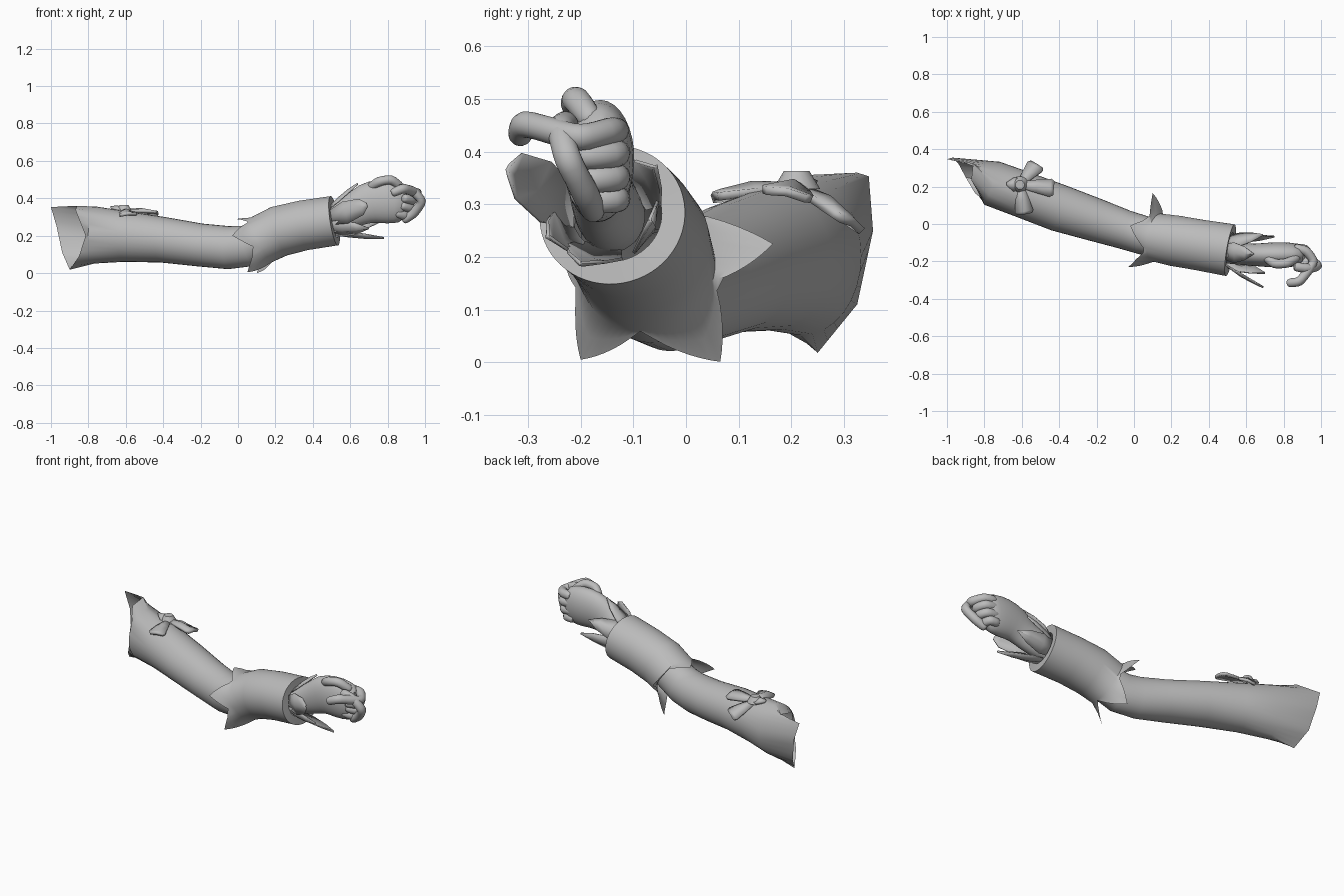
import bpy, math
from mathutils import Vector as V

if "Cube" in bpy.data.objects:
    bpy.data.objects.remove(bpy.data.objects["Cube"])

grey = bpy.data.materials.new("plain grey")
grey.use_nodes = True
grey.diffuse_color = (0.5, 0.5, 0.5, 1)
grey.node_tree.nodes["Principled BSDF"].inputs["Base Color"].default_value = (0.5, 0.5, 0.5, 1)


def finish(obj, angle=40, subsurf=0, thick=0):
    obj.data.materials.append(grey)
    if thick:
        mod = obj.modifiers.new("thickness", "SOLIDIFY")
        mod.thickness, mod.offset = thick, 0
    if subsurf:
        mod = obj.modifiers.new("smooth", "SUBSURF")
        mod.levels = mod.render_levels = subsurf
    bpy.ops.object.select_all(action="DESELECT")
    bpy.context.view_layer.objects.active = obj
    obj.select_set(True)
    bpy.ops.object.shade_smooth_by_angle(angle=math.radians(angle))


def make(name, verts, faces, **kw):
    mesh = bpy.data.meshes.new(name)
    mesh.from_pydata(verts, [], faces)
    mesh.update()
    obj = bpy.data.objects.new(name, mesh)
    bpy.context.collection.objects.link(obj)
    finish(obj, **kw)


def skin(name, rings, caps=(), **kw):
    """Join equal rings of points into a tube."""
    n = len(rings[0])
    faces = [(r * n + i, r * n + (i + 1) % n, (r + 1) * n + (i + 1) % n, (r + 1) * n + i)
             for r in range(len(rings) - 1) for i in range(n)]
    if "start" in caps:
        faces.append(tuple(range(n))[::-1])
    if "end" in caps:
        faces.append(tuple((len(rings) - 1) * n + i for i in range(n)))
    make(name, [p for ring in rings for p in ring], faces, **kw)


def sections(rows, n):
    """Ellipses square to a path; each row is x, y, z, half width, half height."""
    pts = [V(r[:3]) for r in rows]
    side, rings = V((0, 1, 0)), []
    for i, r in enumerate(rows):
        t = (pts[min(i + 1, len(pts) - 1)] - pts[max(i - 1, 0)]).normalized()
        side = (side - t * side.dot(t)).normalized()
        up = t.cross(side)
        rings.append([pts[i] + side * r[3] * math.cos(a) + up * r[4] * math.sin(a)
                      for a in (math.tau * k / n for k in range(n))])
    return rings


def leaf(name, base, tip, out, profile, thick=0.006, lift=0.012):
    """Pointed or blunt blade with a raised middle line."""
    base, tip, out = V(base), V(tip), V(out).normalized()
    side = (tip - base).cross(out).normalized()
    verts = []
    for t, w in profile:
        c = base.lerp(tip, t)
        bulge = out * lift * math.sin(math.pi * t)
        verts += [c - side * w, c + bulge + out * lift * 0.4, c + side * w]
    faces = [(3 * r + k, 3 * r + k + 1, 3 * r + k + 4, 3 * r + k + 3)
             for r in range(len(profile) - 1) for k in range(2)]
    make(name, verts, faces, thick=thick)


# Upper sleeve, open at the shoulder with an uneven rim
N = 32
sleeve = sections([
    (-.76, .218, .203, .122, .152), (-.6, .16, .195, .124, .135),
    (-.4, .085, .178, .126, .122), (-.2, .02, .15, .115, .115),
    (-.05, -.03, .136, .105, .115), (.05, -.06, .145, .104, .112),
    (.2, -.09, .21, .1, .1), (.35, -.11, .25, .09, .09)], N)
rim_points = [(-.97, .355, .25), (-1, .347, .353), (-.86, .325, .36), (-.87, .235, .34),
              (-.815, .138, .2), (-.85, .165, .09), (-.9, .25, .018), (-.94, .325, .11)]
step = N // len(rim_points)
rim = [V(rim_points[i // step]).lerp(V(rim_points[(i // step + 1) % 8]), i % step / step)
       for i in range(N)]
skin("upper_sleeve", [rim] + sleeve)

# Forearm bracer: five broad flared points at the elbow, thick cuff at the wrist
M = 60
bracer = sections([
    (.125, -.073, .178, .13, .132), (.22, -.09, .224, .136, .136), (.35, -.112, .255, .136, .134),
    (.515, -.14, .28, .14, .133)], M)
points = {24: (.1, .165, .225), 84: (-.02, -.01, .288), 162: (-.03, -.23, .2),
          222: (.05, -.2, .005), 306: (.1, .065, .001)}
edge, middle = [], []
for i, p in enumerate(bracer[0]):
    def gap(a):
        return abs((i * 360 / M - a + 180) % 360 - 180)
    near = min(points, key=gap)
    reach = V(points[near]) - bracer[0][near * M // 360]
    w = max(0, 1 - gap(near) / 40) ** 0.8
    edge.append(p + reach * w)
    middle.append(p + reach * w * 0.5 + V((-.008, 0, 0)) * w)
inner = sections([(.38, -.12, .255, .092, .09), (.515, -.14, .28, .095, .09)], M)
skin("forearm_bracer", [edge, middle] + bracer + inner[::-1])

# Wrist and palm
skin("wrist_and_palm", sections([
    (.38, -.13, .26, .07, .07), (.52, -.15, .29, .065, .078), (.61, -.165, .328, .058, .088),
    (.68, -.165, .375, .064, .112), (.76, -.165, .385, .07, .122),
    (.84, -.165, .38, .068, .118), (.91, -.165, .37, .055, .1)], 16),
    caps=("start", "end"), subsurf=1)

# Curled fingers and thumb
fingers = {
    "thumb": [(.7, -.17, .45), (.75, -.215, .49), (.82, -.21, .502), (.87, -.18, .46)],
    "index_finger": [(.85, -.13, .44), (.92, -.14, .44), (.965, -.2, .425), (.93, -.25, .438),
                     (.885, -.31, .455), (.83, -.315, .43)],
    "middle_finger": [(.83, -.13, .4), (.92, -.13, .395), (.94, -.19, .39), (.89, -.23, .4)],
    "ring_finger": [(.83, -.13, .355), (.91, -.13, .35), (.93, -.18, .345), (.88, -.21, .36)],
    "little_finger": [(.83, -.13, .31), (.89, -.13, .31), (.9, -.18, .305), (.85, -.2, .32)],
    "crossing_finger": [(.85, -.225, .455), (.93, -.24, .445), (.99, -.225, .385),
                        (.94, -.19, .32), (.89, -.175, .285)]}
for name, path in fingers.items():
    rows = []
    for a, b in zip(path, path[1:]):
        rows += [(*a, .028, .028), (*V(a).lerp(V(b), .5), .026, .026)]
    tip, before = V(path[-1]), V(path[-2])
    ahead = (tip - before).normalized() * .012
    rows += [(*tip, .025, .025), (*(tip + ahead), .017, .017)]
    skin(name, sections(rows, 10), caps=("start", "end"), subsurf=1, angle=80)

# Leaves spreading from the cuff around the wrist
blade = [(0, .04), (.35, .055), (.7, .036), (1, .002)]
broad = [(0, .035), (.45, .06), (.85, .045), (1, .012)]
for k, (base, tip, shape) in enumerate([
        ((.48, -.21, .29), (.69, -.335, .365), broad),
        ((.48, -.15, .34), (.64, -.16, .475), blade),
        ((.48, -.16, .22), (.78, -.2, .19), blade),
        ((.48, -.08, .25), (.75, -.07, .27), blade),
        ((.48, -.1, .32), (.69, -.06, .37), blade),
        ((.48, -.2, .24), (.7, -.26, .24), blade)]):
    leaf(f"wrist_leaf_{k + 1}", base, tip, V(base) - V((.48, -.145, .28)), shape)

# Flower on the upper sleeve: three blunt petals and a short bud
petal = [(0, .014), (.5, .034), (.9, .048), (1, .038)]
bud = [(0, .03), (.5, .035), (1, .004)]
middle_point = V((-.61, .21, .33))
for k, (tip, out, shape) in enumerate([
        ((-.43, .19, .318), (0, .2, 1), petal), ((-.52, .315, .26), (0, .6, 1), petal),
        ((-.585, .055, .312), (0, -.4, 1), petal), ((-.68, .215, .345), (0, 0, 1), bud)]):
    leaf(f"flower_petal_{k + 1}", middle_point, tip, out, shape, thick=.016, lift=.012)
bpy.ops.mesh.primitive_cone_add(vertices=16, radius1=.045, radius2=.024, depth=.035,
                                location=middle_point + V((0, 0, .016)))
bpy.context.object.name = "flower_centre"
finish(bpy.context.object)
